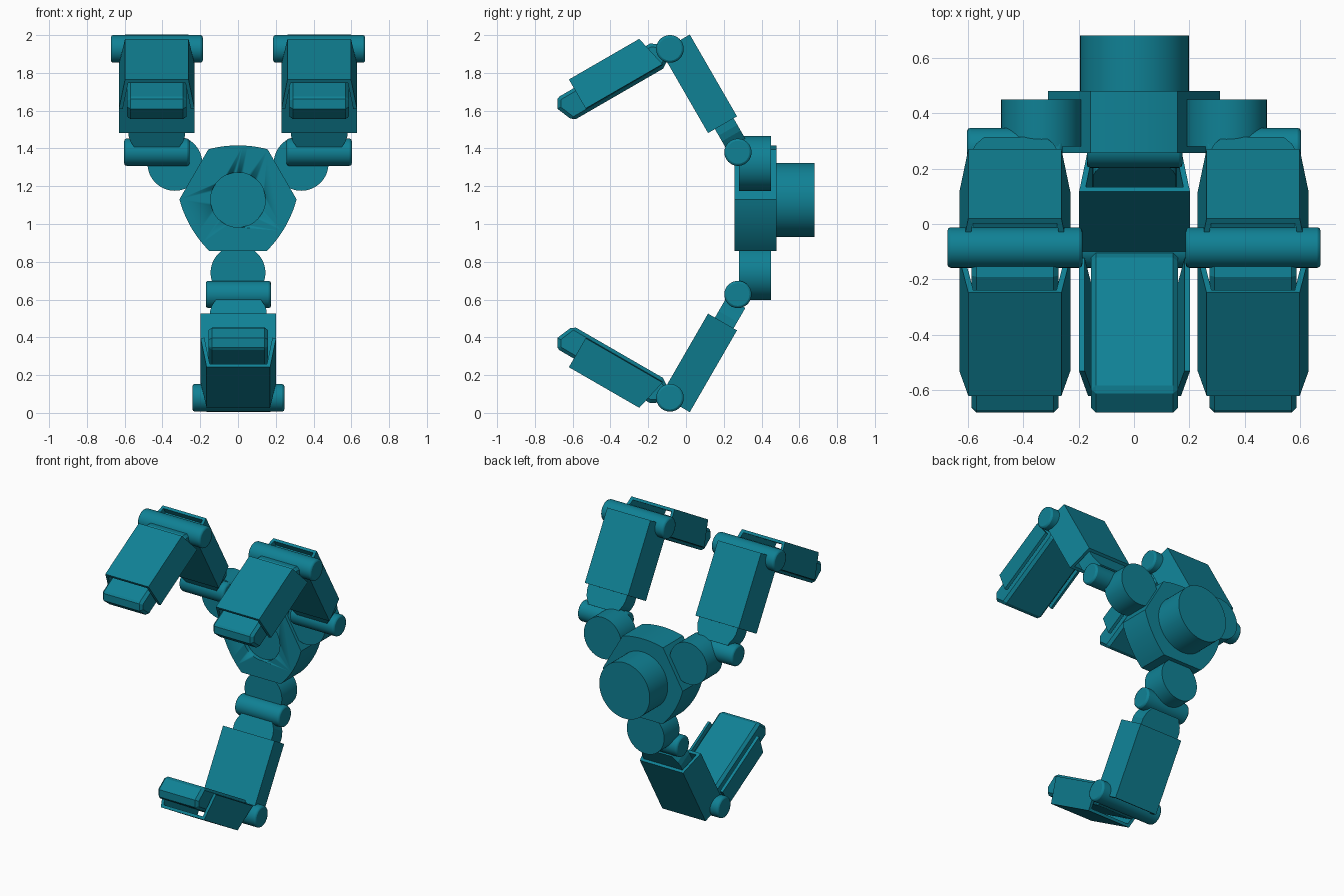
import bpy, bmesh, math
from mathutils import Matrix, Vector

old = bpy.data.objects.get("Cube")
if old:
    bpy.data.objects.remove(old, do_unlink=True)

teal = bpy.data.materials.new("teal paint")
teal.use_nodes = True
TEAL = (0.005, 0.22, 0.30, 1)
teal.diffuse_color = TEAL
teal.node_tree.nodes["Principled BSDF"].inputs["Base Color"].default_value = TEAL


def finish(name, bm, matrix=Matrix(), bevel=0, segments=1, smooth=False, recalc=True):
    if recalc:
        bmesh.ops.recalc_face_normals(bm, faces=bm.faces)
    bm.transform(matrix)
    if matrix.determinant() < 0:
        bmesh.ops.reverse_faces(bm, faces=bm.faces)
    mesh = bpy.data.meshes.new(name)
    bm.to_mesh(mesh)
    bm.free()
    mesh.materials.append(teal)
    ob = bpy.data.objects.new(name, mesh)
    bpy.context.collection.objects.link(ob)
    if smooth:
        bpy.ops.object.select_all(action='DESELECT')
        ob.select_set(True)
        bpy.context.view_layer.objects.active = ob
        bpy.ops.object.shade_smooth_by_angle(angle=math.radians(35))
    if bevel:
        mod = ob.modifiers.new("edge", 'BEVEL')
        mod.width, mod.segments = bevel, segments
        mod.limit_method, mod.angle_limit = 'ANGLE', math.radians(60)
    return ob


def prism(name, pts, lo, hi, to3d, matrix=Matrix(), **kw):
    """Extrude a 2D outline from lo to hi; to3d(a, b, h) sets the axes."""
    bm = bmesh.new()
    low = [bm.verts.new(to3d(a, b, lo)) for a, b in pts]
    high = [bm.verts.new(to3d(a, b, hi)) for a, b in pts]
    bm.faces.new(low)
    bm.faces.new(high)
    for i in range(len(pts)):
        j = (i + 1) % len(pts)
        bm.faces.new((low[i], low[j], high[j], high[i]))
    return finish(name, bm, matrix, **kw)


def cylinder(name, centre, radius, length, axis, bevel=0):
    bm = bmesh.new()
    bmesh.ops.create_cone(bm, cap_ends=True, segments=64, radius1=radius,
                          radius2=radius, depth=length)
    turn = Matrix.Rotation(math.pi / 2, 4, 'Y' if axis == 'x' else 'X')
    return finish(name, bm, Matrix.Translation(centre) @ turn, bevel, 2, True)


def shell(name, start, end, slant, closed, matrix):
    """Hollow casing, narrow on the outside, open at both ends."""
    depth, narrow, wide = 0.177, 0.168, 0.2
    section = [(-wide, depth), (-narrow, 0), (narrow, 0), (wide, depth)]
    bm = bmesh.new()
    a = [bm.verts.new((x, start - slant * n / depth, n)) for x, n in section]
    b = [bm.verts.new((x, end, n)) for x, n in section]
    for i in range(4 if closed else 3):
        j = (i + 1) % 4
        bm.faces.new((a[i], b[i], b[j], a[j]))
    ob = finish(name, bm, matrix, recalc=False)
    mod = ob.modifiers.new("wall", 'SOLIDIFY')
    mod.thickness, mod.offset, mod.use_even_offset = 0.02, -1, True


def frame(origin, along, inward):
    m = Matrix.Identity(4)
    for row in (1, 2):
        m[row][1], m[row][2], m[row][3] = along[row - 1], inward[row - 1], origin[row - 1]
    return m


C, S = math.cos(math.pi / 6), 0.5
PROXIMAL = frame((0.27, 1.57), (S, -C), (-C, -S))
DISTAL = frame((-0.62, 1.765), (-C, -S), (S, -C))
FLIP = Matrix.Translation((0, 0, 2.007)) @ Matrix.Scale(-1, 4, (0, 0, 1))

# Outlines of the finger tongue (across, along) and fingertip bar (along, depth)
TONGUE = [(-0.15, -0.46), (0.15, -0.46), (0.15, 0.04), (0.14, 0.075), (0.11, 0.125),
          (-0.11, 0.125), (-0.14, 0.075), (-0.15, 0.04)]
BAR = [(-0.467, 0.05), (-0.52, 0.085), (-0.52, 0.16), (-0.46, 0.2), (0.09, 0.2),
       (0.13, 0.104), (0.105, 0.06), (0.09, 0.053)]


def finger(side, x, place):
    m = Matrix.Translation((x, 0, 0)) @ place
    cylinder(side + "_base_joint", m @ Vector((0, 0.275, 1.38)), 0.072, 0.345, 'x', 0.012)
    cylinder(side + "_middle_joint", m @ Vector((0, -0.085, 1.927)), 0.073, 0.487, 'x', 0.012)
    shell(side + "_inner_casing", -0.5, 0, 0, True, m @ PROXIMAL)
    prism(side + "_tongue", TONGUE, 0.021, 0.135, lambda a, b, h: (a, b, h), m @ PROXIMAL)
    shell(side + "_outer_casing", -0.43, 0, 0.04, False, m @ DISTAL)
    prism(side + "_fingertip", BAR, -0.157, 0.157, lambda a, b, h: (h, a, b),
          m @ DISTAL, bevel=0.018)


# Three fingers
finger("left", 0.43, Matrix())
finger("right", -0.43, Matrix())
finger("lower", 0.002, FLIP)

# Palm: three flats joined by shallow arcs
HUB = 1.128
outline = []
for k in range(3):
    mid = math.radians(90 + 120 * k)
    for i in range(-6, 7):
        t = i / 6
        r = 0.288 + 0.022 * t * t
        ang = mid + t * math.radians(30.5)
        outline.append((r * math.cos(ang), HUB + r * math.sin(ang)))
palm = prism("palm", outline, 0.257, 0.48, lambda a, b, h: (a, h, b), smooth=True)

# Round recess in the palm
cutter = cylinder("palm_recess_cutter", (0, 0.25, HUB), 0.145, 0.07, 'y')
cutter.hide_render = True
cutter.hide_viewport = True
cut = palm.modifiers.new("recess", 'BOOLEAN')
cut.operation, cut.object = 'DIFFERENCE', cutter

# Wrist and knuckles
cylinder("wrist", (0.002, 0.575, HUB), 0.196, 0.21, 'y')
for name, angle in (("left", 30), ("right", 150), ("lower", 270)):
    a = math.radians(angle)
    cylinder(name + "_knuckle", (0.386 * math.cos(a), 0.365, HUB + 0.386 * math.sin(a)),
             0.145, 0.17, 'y')
